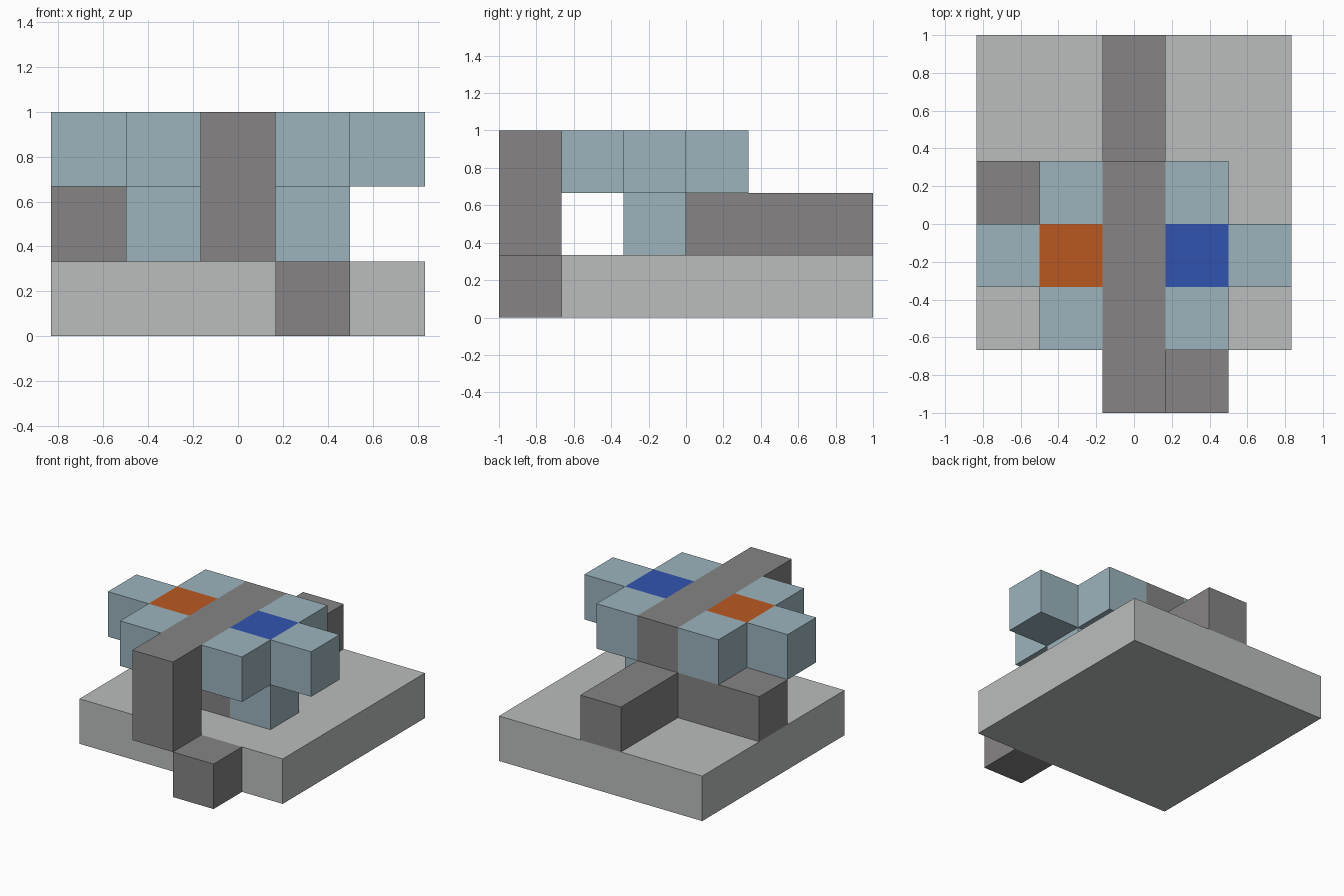
import bpy, bmesh
from mathutils import Vector

CELL = 1 / 3

cube = bpy.data.objects.get("Cube")
if cube:
    bpy.data.objects.remove(cube, do_unlink=True)


def material(name, rgb):
    """Flat colour given as 0-255 display values, stored as linear."""
    linear = [((c / 255 + 0.055) / 1.055) ** 2.4 for c in rgb]
    mat = bpy.data.materials.new(name)
    mat.use_nodes = True
    mat.diffuse_color = (*linear, 1)
    mat.node_tree.nodes["Principled BSDF"].inputs["Base Color"].default_value = (*linear, 1)
    return mat


def block(xs, ys, zs):
    """Grid cells in inclusive index ranges."""
    return {(x, y, z) for x in range(xs[0], xs[1] + 1)
            for y in range(ys[0], ys[1] + 1)
            for z in range(zs[0], zs[1] + 1)}


def shell(name, cells, mat, inlay_cell=None, inlay_mat=None):
    """Outer skin of a group of grid cells, with an optional coloured top face."""
    bm = bmesh.new()
    for cell in sorted(cells):
        centre = Vector((cell[0], cell[1] - 2.5, cell[2] + 0.5)) * CELL
        for axis in range(3):
            for sign in (-1, 1):
                side = list(cell)
                side[axis] += sign
                if tuple(side) in cells:
                    continue
                n, u = Vector(), Vector()
                n[axis] = sign
                u[(axis + 1) % 3] = 1
                v = n.cross(u)
                corners = (-u - v, u - v, u + v, v - u)
                face = bm.faces.new([bm.verts.new(centre + (n + c) * CELL / 2)
                                     for c in corners])
                if cell == inlay_cell and axis == 2 and sign == 1:
                    face.material_index = 1
    bmesh.ops.remove_doubles(bm, verts=bm.verts, dist=0.001)
    # Merge the flat neighbours into clean large faces
    bmesh.ops.dissolve_limit(bm, angle_limit=0.01, verts=bm.verts, edges=bm.edges,
                             delimit={'MATERIAL'})
    mesh = bpy.data.meshes.new(name)
    bm.to_mesh(mesh)
    bm.free()
    mesh.materials.append(mat)
    if inlay_mat:
        mesh.materials.append(inlay_mat)
    obj = bpy.data.objects.new(name, mesh)
    bpy.context.collection.objects.link(obj)
    return obj


light_grey = material("light grey", (187, 190, 189))
dark_grey = material("dark grey", (134, 132, 133))
pale_blue = material("pale blue", (156, 180, 189))
orange = material("orange", (186, 89, 33))
blue = material("blue", (50, 84, 176))

# Base slab and the step in front of it
shell("base_slab", block((-2, 2), (1, 5), (0, 0)), light_grey)
shell("front_step", block((1, 1), (0, 0), (0, 0)), dark_grey)

# Front pillar carrying the top beam
shell("front_pillar_and_beam",
      block((0, 0), (0, 0), (1, 2)) | block((0, 0), (1, 3), (2, 2)), dark_grey)

# Lower spine with a side arm
shell("lower_spine",
      block((0, 0), (2, 5), (1, 1)) | block((-2, -1), (3, 3), (1, 1)), dark_grey)

# Cross-shaped wings on legs, each with a coloured top inlay
for side, label, inlay in ((-1, "right", orange), (1, "left", blue)):
    cells = block((side, side), (1, 3), (2, 2))
    cells |= {(2 * side, 2, 2), (side, 2, 1)}
    shell(label + "_wing", cells, pale_blue, (side, 2, 2), inlay)
